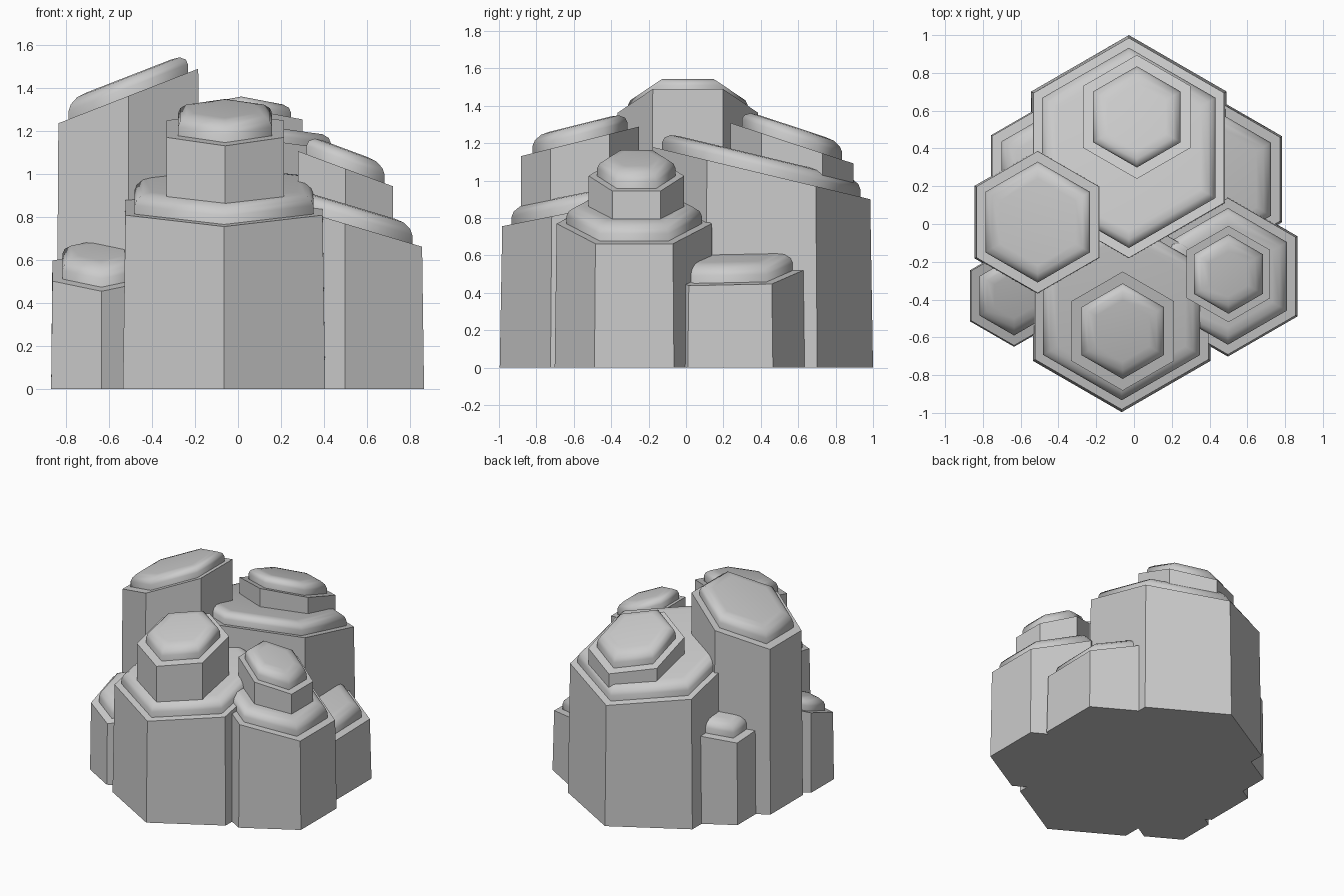
import bpy, bmesh, math

if "Cube" in bpy.data.objects:
    bpy.data.objects.remove(bpy.data.objects["Cube"])


def hex_stack(name, cx, cy, rings, tilt, z0=None, smooth=False):
    """Loft hexagonal rings (radius, height); heights follow the tilted top plane.
    If z0 is given, the first ring lies flat at that height."""
    bm = bmesh.new()
    loops = []
    for k, (r, h) in enumerate(rings):
        loop = []
        for i in range(6):
            a = math.radians(30 + 60 * i)
            dx, dy = r * math.cos(a), r * math.sin(a)
            z = z0 if (k == 0 and z0 is not None) else h + tilt[0] * dx + tilt[1] * dy
            loop.append(bm.verts.new((cx + dx, cy + dy, z)))
        loops.append(loop)
    for lo, hi in zip(loops, loops[1:]):
        for i in range(6):
            j = (i + 1) % 6
            bm.faces.new((lo[i], lo[j], hi[j], hi[i]))
    bm.faces.new(loops[-1])
    bm.faces.new(loops[0][::-1])
    me = bpy.data.meshes.new(name)
    bm.to_mesh(me)
    bm.free()
    ob = bpy.data.objects.new(name, me)
    bpy.context.collection.objects.link(ob)
    if smooth:
        bpy.ops.object.select_all(action='DESELECT')
        ob.select_set(True)
        bpy.context.view_layer.objects.active = ob
        bpy.ops.object.shade_smooth_by_angle(angle=math.radians(65))


def pillar(name, cx, cy, r, cap_r, h, tilt, z0=0.0, taper=0.975):
    # shaft with sheared top
    hex_stack(name + "_shaft", cx, cy, [(r, 0), (r * taper, h)], tilt, z0)
    # rounded cap
    hex_stack(name + "_cap", cx, cy,
              [(cap_r, h - 0.03), (cap_r, h + 0.04), (cap_r - 0.012, h + 0.066),
               (cap_r - 0.045, h + 0.087), (cap_r - 0.09, h + 0.092)],
              tilt, smooth=True)


# main columns standing on the ground
pillar("back_column", -0.027, 0.403, 0.597, 0.53, 1.04, (0, -0.24))
pillar("left_tall_column", -0.51, 0.01, 0.385, 0.32, 1.363, (0.39, 0))
pillar("front_column", -0.065, -0.453, 0.543, 0.48, 0.862, (0, 0.20))
pillar("right_front_column", 0.497, -0.277, 0.425, 0.362, 0.77, (-0.30, 0))
pillar("left_front_column", -0.635, -0.38, 0.27, 0.21, 0.55, (0, 0.36))
pillar("left_back_column", -0.523, 0.335, 0.27, 0.205, 0.67, (0.22, -0.05))
pillar("right_back_column", 0.39, 0.237, 0.455, 0.387, 0.535, (-0.24, 0.02))

# smaller upper tiers
pillar("back_upper_tier", 0.015, 0.567, 0.328, 0.268, 1.20, (0, -0.33), 0.8, 1.0)
pillar("front_upper_tier", -0.06, -0.567, 0.315, 0.253, 1.21, (0, 0.25), 0.6, 1.0)
pillar("right_front_upper_tier", 0.5, -0.265, 0.255, 0.21, 1.025, (-0.37, 0), 0.5, 1.0)
